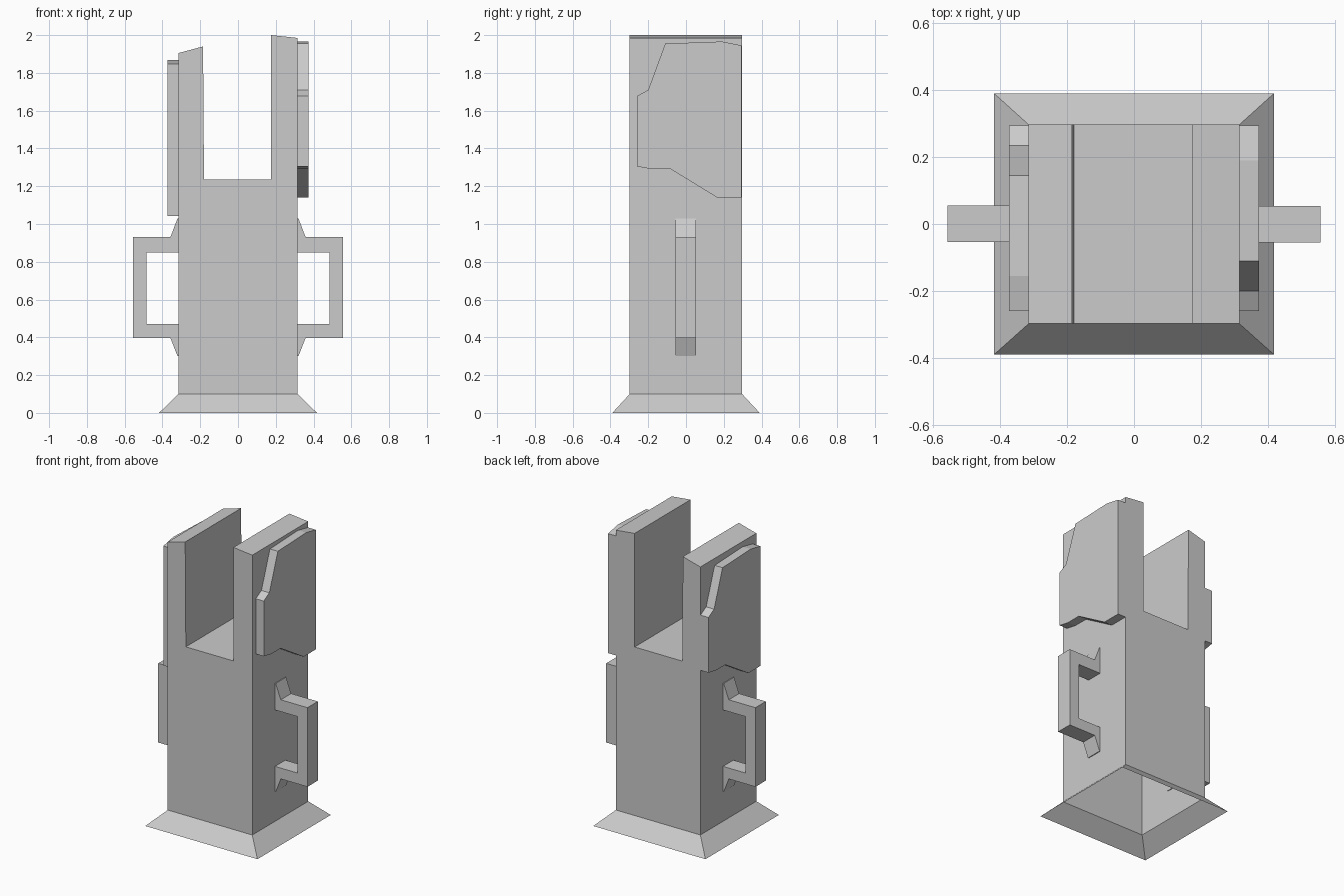
import bpy, bmesh
from mathutils import Matrix, Vector

if "Cube" in bpy.data.objects:
    bpy.data.objects.remove(bpy.data.objects["Cube"])


def prism(profile, place, a, b):
    """Closed prism: 2D profile swept between a and b; place(u, v, w) -> xyz."""
    bm = bmesh.new()
    near = [bm.verts.new(place(u, v, a)) for u, v in profile]
    far = [bm.verts.new(place(u, v, b)) for u, v in profile]
    bm.faces.new(near)
    bm.faces.new(far[::-1])
    n = len(profile)
    for i in range(n):
        j = (i + 1) % n
        bm.faces.new((near[j], near[i], far[i], far[j]))
    bmesh.ops.recalc_face_normals(bm, faces=bm.faces)
    return bm


def finish(name, bm):
    mesh = bpy.data.meshes.new(name)
    bm.to_mesh(mesh)
    bm.free()
    obj = bpy.data.objects.new(name, mesh)
    bpy.context.collection.objects.link(obj)
    return obj


def along_y(u, v, w):
    return (u, w, v)


def along_x(u, v, w):
    return (w, u, v)


# Forked column with slanted prong tops
column = [(-0.315, 0.1), (0.315, 0.1), (0.315, 1.985), (0.175, 2.0),
          (0.175, 1.235), (-0.18, 1.235), (-0.185, 1.94), (-0.315, 1.905)]
bm = prism(column, along_y, -0.298, 0.297)

# Open underside, with a flared skirt pulled out from its rim
bottom = [f for f in bm.faces if f.calc_center_median().z < 0.11]
rim = list(bottom[0].edges)
bmesh.ops.delete(bm, geom=bottom, context='FACES_ONLY')
skirt = bmesh.ops.extrude_edge_only(bm, edges=rim)['geom']
for v in skirt:
    if isinstance(v, bmesh.types.BMVert):
        v.co = Vector((0.418 if v.co.x > 0 else -0.418,
                       0.39 if v.co.y > 0 else -0.39, 0))
bmesh.ops.recalc_face_normals(bm, faces=bm.faces)
finish("column", bm)

# Side parts: the left one is the right one turned half round
plate = [(-0.26, 1.305), (-0.18, 1.29), (-0.08, 1.29), (0.165, 1.14),
         (0.295, 1.14), (0.295, 1.945), (0.19, 1.966), (-0.11, 1.955),
         (-0.2, 1.71), (-0.26, 1.677)]
handle = [(0.31, 1.03), (0.32, 1.03), (0.358, 0.93), (0.557, 0.93),
          (0.557, 0.397), (0.358, 0.397), (0.32, 0.30), (0.31, 0.30),
          (0.31, 0.47), (0.484, 0.47), (0.484, 0.85), (0.31, 0.85)]
for side, angle, shift in (("right", 0, (0, 0, 0)),
                           ("left", 3.14159265, (0, 0.035, -0.097))):
    turn = Matrix.Rotation(angle, 4, 'Z')

    # Armour plate on the prong
    bm = prism(plate, along_x, 0.31, 0.374)
    bm.transform(Matrix.Translation(shift) @ turn)
    finish(side + "_plate", bm)

    # Carrying handle
    bm = prism(handle, along_y, -0.056, 0.054)
    bm.transform(turn)
    finish(side + "_handle", bm)
